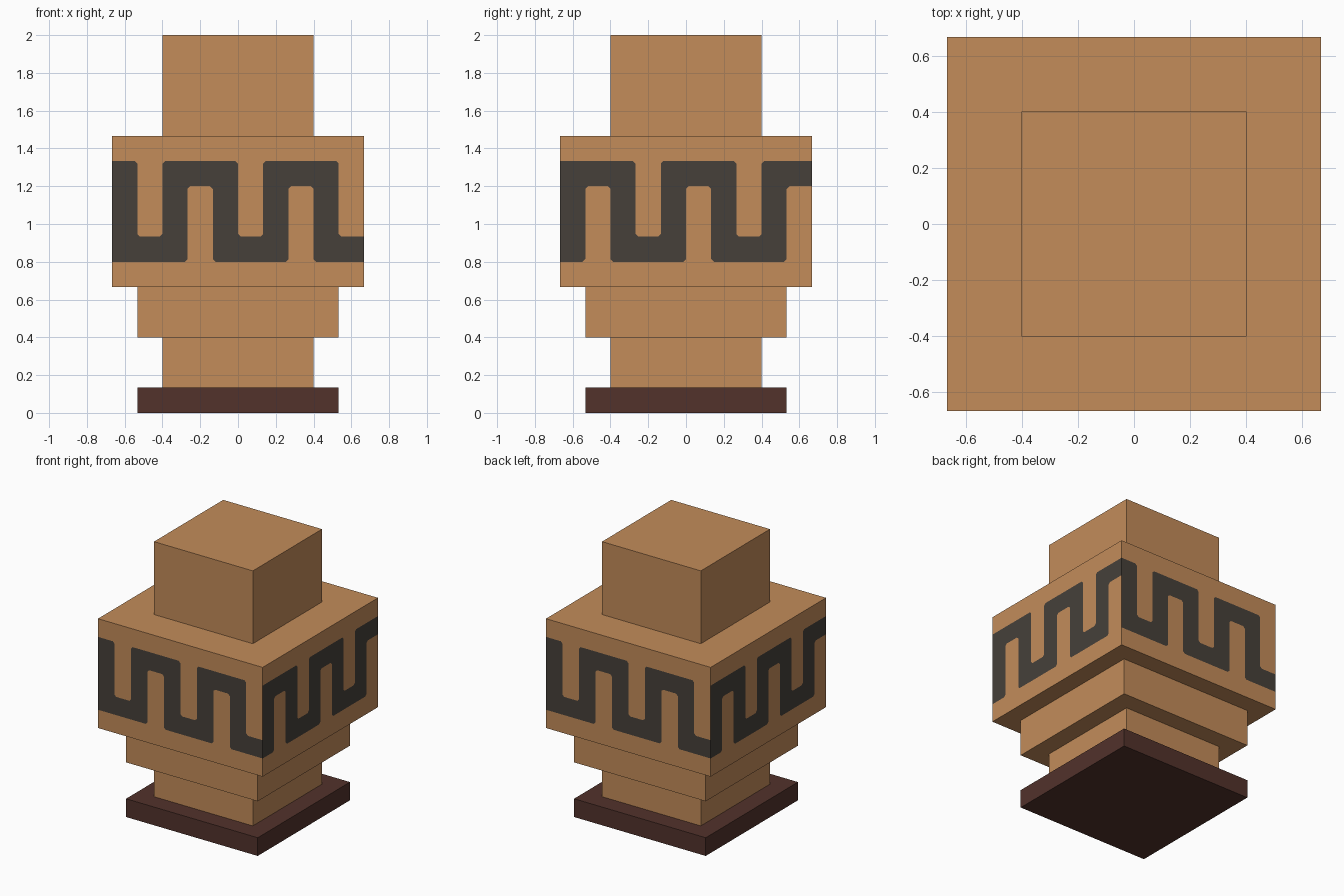
import bpy, bmesh, math
from mathutils import Matrix

if "Cube" in bpy.data.objects:
    bpy.data.objects.remove(bpy.data.objects["Cube"])

U = 2 / 15  # block unit


def material(name, rgb):
    lin = [((c / 255 + 0.055) / 1.055) ** 2.4 for c in rgb]
    m = bpy.data.materials.new(name)
    m.diffuse_color = (*lin, 1)
    m.use_nodes = True
    m.node_tree.nodes["Principled BSDF"].inputs["Base Color"].default_value = m.diffuse_color
    return m


clay = material("tan clay", (195, 140, 90))
paint = material("charcoal paint", (70, 64, 58))
wood = material("dark brown", (82, 50, 43))


def make_object(name, bm, mats):
    mesh = bpy.data.meshes.new(name)
    bm.to_mesh(mesh)
    bm.free()
    for m in mats:
        mesh.materials.append(m)
    ob = bpy.data.objects.new(name, mesh)
    bpy.context.collection.objects.link(ob)
    return ob


def block(name, half, z0, z1, mat):
    bm = bmesh.new()
    size = Matrix.Diagonal((2 * half * U, 2 * half * U, (z1 - z0) * U, 1))
    bmesh.ops.create_cube(bm, size=1, matrix=Matrix.Translation((0, 0, (z0 + z1) / 2 * U)) @ size)
    make_object(name, bm, [mat])


def is_dark(col, row):
    """Meander running round the body: uprights joined alternately low and high."""
    if not 1 <= row <= 4:
        return False
    return col % 2 == 0 or row == (1 if col % 4 == 1 else 4)


def dark_count(col, row):
    """Dark cells among the four meeting near a point given in cell units."""
    return sum(is_dark(math.floor(col + a), math.floor(row + b))
               for a in (-0.2, 0.2) for b in (-0.2, 0.2))


def body_side(side):
    """One wall as a grid of cells, with the corners of the meander clipped."""
    bm = bmesh.new()
    v = [[bm.verts.new(((c - 5) * U, -5 * U, (r + 5) * U)) for r in range(7)] for c in range(11)]
    for c in range(10):
        for r in range(6):
            bm.faces.new((v[c][r], v[c + 1][r], v[c + 1][r + 1], v[c][r + 1]))
    corners = [v[c][r] for c in range(1, 10) for r in range(1, 6)
               if dark_count(c + 10 * side, r) in (1, 3)]
    bmesh.ops.bevel(bm, geom=corners, offset=0.014, offset_type='OFFSET',
                    segments=1, profile=0.5, affect='VERTICES')
    for f in bm.faces:
        p = f.calc_center_bounds()
        f.material_index = int(dark_count(p.x / U + 5 + 10 * side, p.z / U - 5) >= 3)
    bm.transform(Matrix.Rotation(side * math.pi / 2, 4, 'Z'))
    mesh = bpy.data.meshes.new("side")
    bm.to_mesh(mesh)
    bm.free()
    return mesh


# Plain stacked blocks
block("base_plate", 4, 0, 1, wood)
block("foot", 3, 1, 3, clay)
block("lower_body", 4, 3, 5, clay)
block("neck", 3, 11, 15, clay)

# Main body with the painted band on all four sides
bm = bmesh.new()
for s in range(4):
    wall = body_side(s)
    bm.from_mesh(wall)
    bpy.data.meshes.remove(wall)
bmesh.ops.remove_doubles(bm, verts=bm.verts[:], dist=0.001)
caps = bmesh.ops.holes_fill(bm, edges=[e for e in bm.edges if e.is_boundary], sides=0)["faces"]
for f in caps:
    f.material_index = 0
bmesh.ops.recalc_face_normals(bm, faces=bm.faces[:])
make_object("main_body", bm, [clay, paint])
